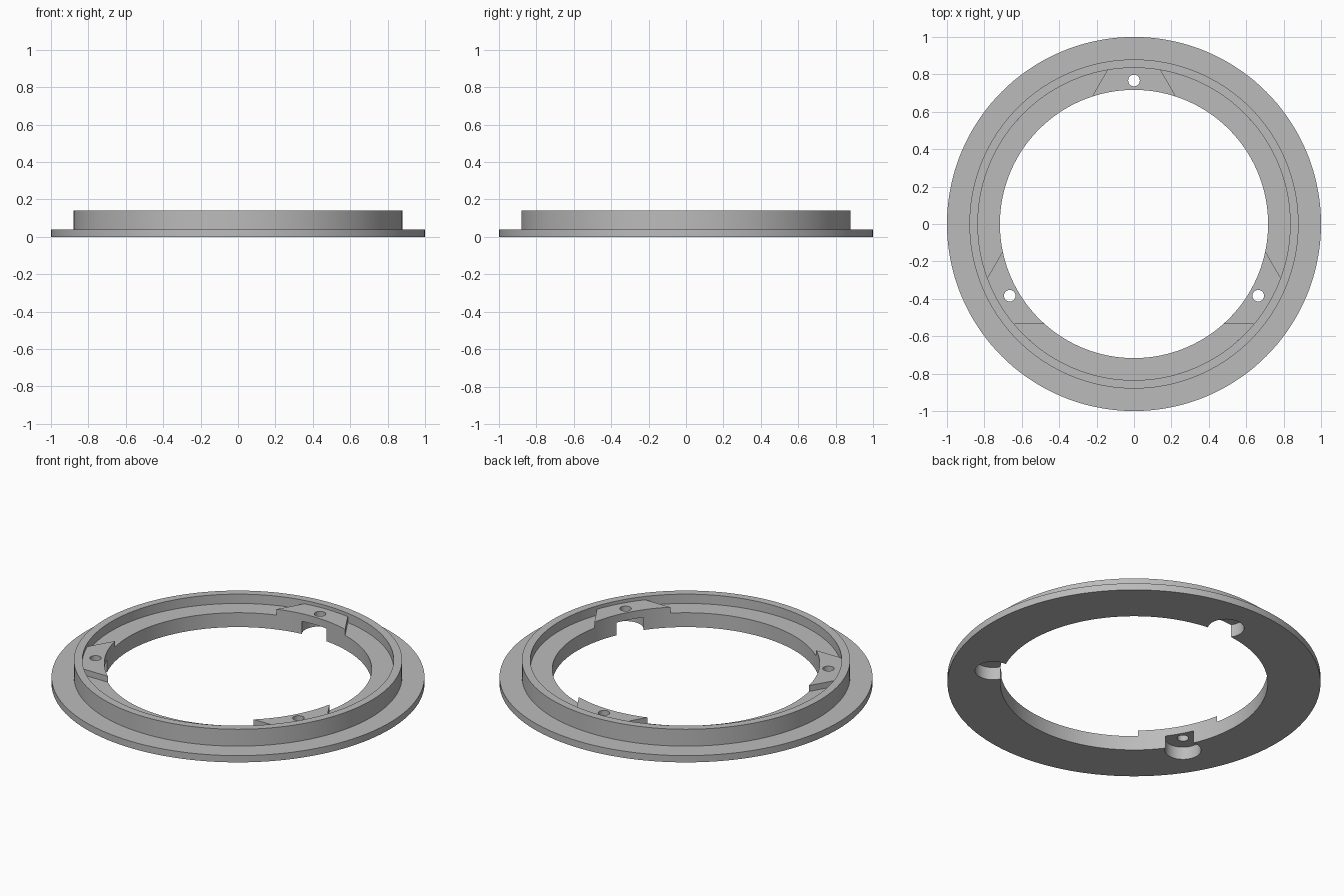
import bpy, bmesh, math
from mathutils import Vector

cube = bpy.data.objects.get("Cube")
if cube:
    bpy.data.objects.remove(cube, do_unlink=True)

# Radii and heights
FLANGE_R, WALL_R, RECESS_R, BORE_R = 1.0, 0.88, 0.835, 0.717
FLANGE_Z, POCKET_Z, LEDGE_Z, PAD_Z, WALL_Z = 0.04, 0.075, 0.085, 0.12, 0.14
HOLE_D, HOLE_R, POCKET_R = 0.767, 0.031, 0.097
PAD_EDGE = 0.535  # distance from the axis to the line of each pad side
THIRD = math.tau / 3

# Half angles of the pocket mouth and of the pad's inner and outer ends
mouth = math.acos((HOLE_D**2 + BORE_R**2 - POCKET_R**2) / (2 * HOLE_D * BORE_R))
pad_in = THIRD / 2 - math.acos(PAD_EDGE / BORE_R)
pad_out = THIRD / 2 - math.acos(PAD_EDGE / RECESS_R)
pocket_sweep = math.atan2(BORE_R * math.sin(mouth), BORE_R * math.cos(mouth) - HOLE_D)

bm = bmesh.new()


def arc(radius, start, end, centre=Vector((0, 0)), step=math.radians(2.5)):
    count = max(1, round(abs(end - start) / step))
    angles = [start + (end - start) * i / count for i in range(count + 1)]
    return [centre + Vector((math.cos(a), math.sin(a))) * radius for a in angles]


def chain(*parts):
    """Join point lists, dropping repeated neighbours."""
    points = []
    for point in (p for part in parts for p in part):
        if not points or (point - points[-1]).length > 1e-5:
            points.append(point)
    return points


def closed(*parts):
    points = chain(*parts)
    return points[:-1] if (points[0] - points[-1]).length < 1e-5 else points


def cap(loops, z, up=True):
    """Fill a flat area bounded by loops, the later ones being holes."""
    edges = []
    for points in loops:
        verts = [bm.verts.new((p.x, p.y, z)) for p in points]
        edges += [bm.edges.new((verts[i - 1], verts[i])) for i in range(len(verts))]
    filled = bmesh.ops.triangle_fill(bm, edges=edges, use_beauty=True, normal=(0, 0, 1))
    for face in filled["geom"]:
        if isinstance(face, bmesh.types.BMFace):
            face.normal_update()
            if (face.normal.z > 0) != up:
                face.normal_flip()


def wall(points, low, high, ring=False):
    """Upright strip facing to the right of its path."""
    bottom = [bm.verts.new((p.x, p.y, low)) for p in points]
    top = [bm.verts.new((p.x, p.y, high)) for p in points]
    for i in range(0 if ring else 1, len(points)):
        bm.faces.new((bottom[i - 1], bottom[i], top[i], top[i - 1]))


flange, outer, recess = [closed(arc(r, 0, math.tau)) for r in (FLANGE_R, WALL_R, RECESS_R)]
underside_edge = []

for i in range(3):
    mid = math.pi / 2 + THIRD * i
    after = mid + THIRD
    centre = Vector((math.cos(mid), math.sin(mid))) * HOLE_D
    hole = closed(arc(HOLE_R, 0, math.tau, centre, math.radians(11.25)))
    pocket = arc(POCKET_R, mid - pocket_sweep, mid + pocket_sweep, centre, math.radians(6))

    # Bore edge across the pad, and along the ledge to the next pad
    left = arc(BORE_R, mid + mouth, mid + pad_in)
    right = arc(BORE_R, mid - pad_in, mid - mouth)
    front = arc(BORE_R, mid - mouth, mid + mouth)
    pad_inner = chain(right, front, left)
    ledge_inner = arc(BORE_R, mid + pad_in, after - pad_in)
    next_right = arc(BORE_R, after - pad_in, after - mouth)
    underside_edge += [pocket, left, ledge_inner, next_right]

    # Raised screw pad
    pad_outer = arc(RECESS_R, mid - pad_out, mid + pad_out)
    cap([closed(pad_outer, pad_inner[::-1]), hole], PAD_Z)
    wall([pad_outer[-1], pad_inner[-1]], LEDGE_Z, PAD_Z)
    wall([pad_inner[0], pad_outer[0]], LEDGE_Z, PAD_Z)
    wall(pad_inner[::-1], POCKET_Z, PAD_Z)

    # Screw hole and the ceiling of the pocket under it
    wall(hole[::-1], POCKET_Z, PAD_Z, ring=True)
    cap([closed(pocket, front[::-1]), hole], POCKET_Z, up=False)

    # Ledge between this pad and the next
    ledge_outer = arc(RECESS_R, mid + pad_out, after - pad_out)
    cap([closed(ledge_outer, ledge_inner[::-1])], LEDGE_Z)
    wall(ledge_inner[::-1], POCKET_Z, LEDGE_Z)

# Underside and the lower bore with its three pockets
bore = closed(*underside_edge)
cap([flange, bore], 0, up=False)
wall(bore[::-1], 0, POCKET_Z, ring=True)

# Flange and upright wall
wall(flange, 0, FLANGE_Z, ring=True)
cap([flange, outer], FLANGE_Z)
wall(outer, FLANGE_Z, WALL_Z, ring=True)
cap([outer, recess], WALL_Z)
wall(recess[::-1], LEDGE_Z, WALL_Z, ring=True)

bmesh.ops.remove_doubles(bm, verts=bm.verts, dist=1e-5)
mesh = bpy.data.meshes.new("flanged_ring")
bm.to_mesh(mesh)
bm.free()
ring_body = bpy.data.objects.new("flanged_ring", mesh)
bpy.context.collection.objects.link(ring_body)

# Single plain colour
grey = bpy.data.materials.new("plain_grey")
grey.use_nodes = True
colour = (0.5, 0.5, 0.5, 1)
grey.diffuse_color = colour
grey.node_tree.nodes["Principled BSDF"].inputs["Base Color"].default_value = colour
mesh.materials.append(grey)

bpy.ops.object.select_all(action="DESELECT")
ring_body.select_set(True)
bpy.context.view_layer.objects.active = ring_body
bpy.ops.object.shade_smooth_by_angle(angle=math.radians(30))
